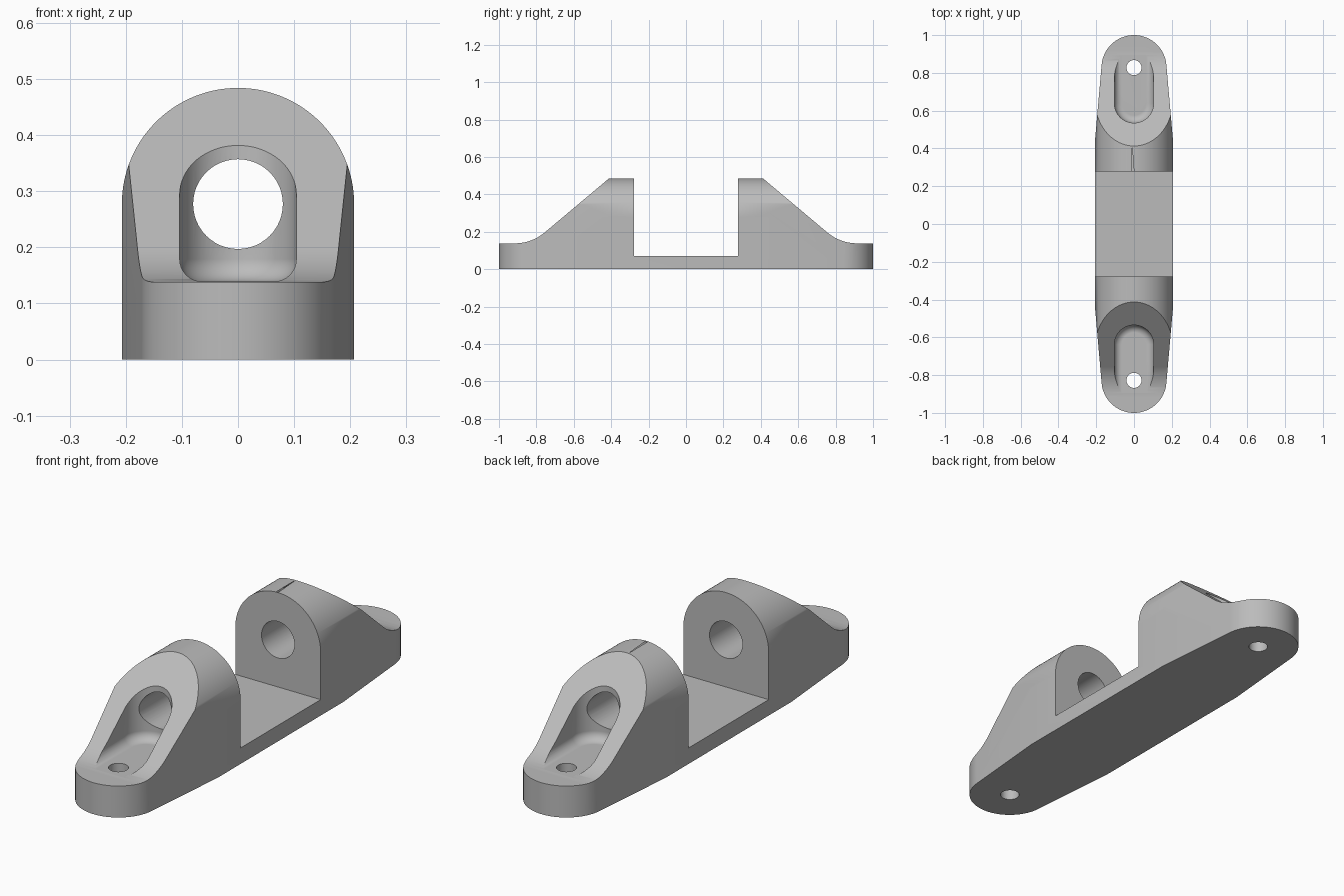
import bpy, bmesh
from math import sin, cos, tan, atan, pi, radians

if "Cube" in bpy.data.objects:
    bpy.data.objects.remove(bpy.data.objects["Cube"], do_unlink=True)

HALF_W = 0.207        # half width, also radius of the lug arch
BORE_Z = 0.277        # height of the pin bore
CHANNEL = 0.277       # half length of the central channel
CHANNEL_Z = 0.07      # floor of the channel
FLANGE_Z = 0.138      # top of the end flanges
END_R = 0.172         # radius of the rounded ends
SLOT_R = 0.104        # half width of the pocket
SLOPE = 0.84          # fall of the ramp


def arc(cu, cv, r, start, end, n):
    """Points on an arc, angles in degrees."""
    angles = [radians(start + (end - start) * i / n) for i in range(n + 1)]
    return [(cu + r * cos(a), cv + r * sin(a)) for a in angles]


def loft(name, rings):
    """Closed solid through matching rings of points."""
    bm = bmesh.new()
    loops = [[bm.verts.new(p) for p in ring] for ring in rings]
    n = len(loops[0])
    for a, b in zip(loops, loops[1:]):
        for i in range(n):
            j = (i + 1) % n
            bm.faces.new((a[i], a[j], b[j], b[i]))
    bm.faces.new(loops[0])
    bm.faces.new(loops[-1])
    bmesh.ops.recalc_face_normals(bm, faces=bm.faces)
    mesh = bpy.data.meshes.new(name)
    bm.to_mesh(mesh)
    bm.free()
    obj = bpy.data.objects.new(name, mesh)
    bpy.context.collection.objects.link(obj)
    return obj


def prism(name, pts, axis, lo, hi):
    """Extrude a 2D outline along x, y or z."""
    place = {"x": lambda u, v, w: (w, u, v),
             "y": lambda u, v, w: (u, w, v),
             "z": lambda u, v, w: (u, v, w)}[axis]
    return loft(name, [[place(u, v, w) for u, v in pts] for w in (lo, hi)])


def combine(obj, tool, operation):
    mod = obj.modifiers.new(operation.lower(), "BOOLEAN")
    mod.operation = operation
    mod.solver = "EXACT"
    mod.object = tool
    bpy.context.view_layer.objects.active = obj
    bpy.ops.object.modifier_apply(modifier=mod.name)
    bpy.data.objects.remove(tool, do_unlink=True)


# Arched front section, run along the full length
arch = arc(0, BORE_Z, HALF_W, 0, 180, 64) + [(-HALF_W, 0), (HALF_W, 0)]
body = prism("mounting_bracket", arch, "y", -1.2, 1.2)

# Plan outline: tapering sides with round ends
end_y = 1 - END_R
taper = 5
edge = arc(0, end_y, END_R, taper, 180 - taper, 48)
mid_x = edge[0][0] + edge[0][1] * tan(radians(taper))
plan = edge + [(-mid_x, 0)] + [(-x, -y) for x, y in edge] + [(mid_x, 0)]
combine(body, prism("plan_tool", plan, "z", -0.1, 0.8), "INTERSECT")

# Side profile: flange, filleted ramp, lug and central channel
ramp = atan(SLOPE)
foot_y = 0.825
fillet = 0.25
fillet_y = foot_y + fillet * tan(ramp / 2)
peak_z = FLANGE_Z + SLOPE * (foot_y - CHANNEL)
half = [(1.1, -0.1), (1.1, FLANGE_Z)]
half += arc(fillet_y, FLANGE_Z + fillet, fillet, 270, 270 - ramp * 180 / pi, 16)
half += [(CHANNEL, peak_z), (CHANNEL, CHANNEL_Z)]
side = half + [(-y, z) for y, z in reversed(half)]
combine(body, prism("side_tool", side, "x", -0.4, 0.4), "INTERSECT")

# Pin bore through both lugs
bore = arc(0, BORE_Z, 0.08, 0, 360, 48)[:-1]
combine(body, prism("bore_tool", bore, "y", -0.68, 0.68), "DIFFERENCE")


def pocket_ring(sign, radius, z):
    pts = arc(0, 0.535 + SLOT_R, radius, 180, 360, 32)
    pts += arc(0, 1.1, radius, 0, 180, 8)
    return [(x, sign * y, z) for x, y in pts]


# Round-bottomed pocket and screw hole at each end
for sign in (-1, 1):
    r = 0.04
    floor = FLANGE_Z + 0.001
    rings = []
    for i in range(9):
        a = i / 8 * pi / 2
        rings.append(pocket_ring(sign, SLOT_R - r * (1 - sin(a)),
                                 floor + r * (1 - cos(a))))
    rings.append(pocket_ring(sign, SLOT_R, 0.8))
    combine(body, loft("pocket_tool", rings), "DIFFERENCE")
    hole = arc(0, sign * end_y, 0.04, 0, 360, 32)[:-1]
    combine(body, prism("screw_tool", hole, "z", -0.1, 0.3), "DIFFERENCE")

# Single grey finish
grey = bpy.data.materials.new("plain_grey")
grey.use_nodes = True
colour = (0.5, 0.5, 0.5, 1)
grey.diffuse_color = colour
grey.node_tree.nodes["Principled BSDF"].inputs["Base Color"].default_value = colour
body.data.materials.clear()
body.data.materials.append(grey)

# Smooth curved walls, crisp edges
bpy.ops.object.select_all(action="DESELECT")
body.select_set(True)
bpy.context.view_layer.objects.active = body
bpy.ops.object.shade_smooth_by_angle(angle=radians(25))
weighted = body.modifiers.new("weighted_normals", "WEIGHTED_NORMAL")
weighted.keep_sharp = True
